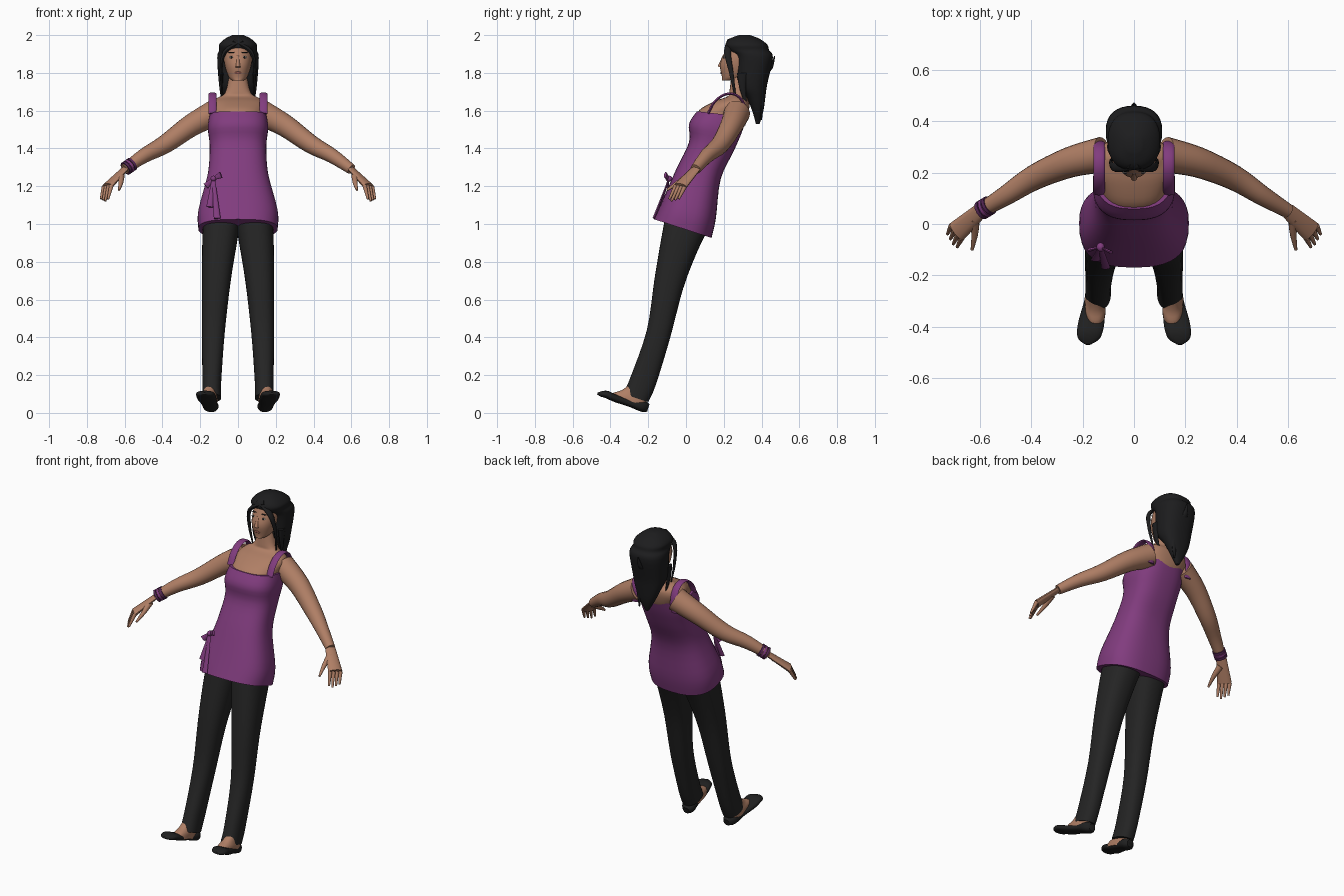
import bpy, bmesh, math
from mathutils import Vector

if "Cube" in bpy.data.objects:
    bpy.data.objects.remove(bpy.data.objects["Cube"])


def material(name, red, green, blue):
    mat = bpy.data.materials.new(name)
    mat.use_nodes = True
    mat.diffuse_color = (red, green, blue, 1)
    shader = next(n for n in mat.node_tree.nodes if n.type == 'BSDF_PRINCIPLED')
    shader.inputs["Base Color"].default_value = (red, green, blue, 1)
    shader.inputs["Roughness"].default_value = 0.8
    return mat


SKIN = material("skin", .43, .21, .13)
PURPLE = material("purple cloth", .22, .045, .21)
DARK_PURPLE = material("dark purple", .09, .02, .09)
HAIR = material("black hair", .012, .012, .013)
TROUSER = material("black trousers", .018, .018, .018)
SHOE = material("shoe black", .014, .014, .014)
LIP = material("lips", .26, .09, .07)
WHITE = material("eye white", .6, .55, .5)
LEAN = math.radians(18)
parts = []


def leaning(x, depth, height):
    """Point in the body's own frame, which leans backwards."""
    return Vector((x, depth * math.cos(LEAN) + height * math.sin(LEAN) - .25,
                   height * math.cos(LEAN) - depth * math.sin(LEAN)))


def upright(x, depth, height):
    return Vector((x, depth, height))


def lying(x, height, along):
    """Like leaning, but with the rings strung from heel to toe."""
    return leaning(x, along, height)


def finish(name, bm, mat):
    bmesh.ops.recalc_face_normals(bm, faces=bm.faces)
    mesh = bpy.data.meshes.new(name)
    bm.to_mesh(mesh)
    bm.free()
    mesh.materials.append(mat)
    ob = bpy.data.objects.new(name, mesh)
    bpy.context.collection.objects.link(ob)
    parts.append(ob)


def smooth_path(rows, steps=4):
    """Ease rows of points into a spline through them."""
    out = []
    last = len(rows) - 1
    for i in range(last):
        a, b, c, d = rows[max(i - 1, 0)], rows[i], rows[i + 1], rows[min(i + 2, last)]
        for k in range(steps):
            t = k / steps
            out.append([q + (r - p) * t / 2 + (p - 2.5 * q + 2 * r - s / 2) * t * t
                        + (1.5 * (q - r) + (s - p) / 2) * t ** 3
                        for p, q, r, s in zip(a, b, c, d)])
    return out + [rows[-1]]


def loft(name, rings, mat):
    bm = bmesh.new()
    rows = [[bm.verts.new(p) for p in ring] for ring in smooth_path(rings)]
    for low, high in zip(rows, rows[1:]):
        for j in range(len(low)):
            bm.faces.new((low[j - 1], low[j], high[j], high[j - 1]))
    bm.faces.new(rows[0])
    bm.faces.new(rows[-1])
    finish(name, bm, mat)


def body(name, sections, mat, frame=leaning, centre=lambda h: 0, side=1, tilt=0, power=2.4, count=32):
    """Each section: height, centre depth, half depth, half width."""
    rings = []
    for i, (height, mid, deep, wide) in enumerate(sections):
        slope = tilt * i / (len(sections) - 1)
        ring = []
        for j in range(count):
            a = math.tau * j / count
            c, s = (math.copysign(abs(f) ** (2 / power), f) for f in (math.cos(a), math.sin(a)))
            ring.append(frame(side * (centre(height) + wide * c), mid + deep * s,
                              height + slope * deep * s))
        rings.append(ring)
    loft(name, rings, mat)


def tube(name, path, start, end, mat, side=1, wide=(0, 0, 1), flat=1, count=12):
    """Tapered tube along a path, flattened across its wide direction."""
    points = [Vector((side * x, y, z)) for x, y, z in path]
    wide = Vector((side * wide[0], wide[1], wide[2]))
    last = len(points) - 1
    rings = []
    for i, p in enumerate(points):
        along = (points[min(i + 1, last)] - points[max(i - 1, 0)]).normalized()
        u = (wide - along * wide.dot(along)).normalized()
        v = along.cross(u) * flat
        r = start + (end - start) * i / last
        rings.append([p + r * (u * math.cos(math.tau * j / count) + v * math.sin(math.tau * j / count))
                      for j in range(count)])
    loft(name, rings, mat)


def blob(name, place, size, mat):
    bm = bmesh.new()
    bmesh.ops.create_uvsphere(bm, u_segments=14, v_segments=8, radius=1)
    for v in bm.verts:
        v.co = Vector(a * b + c for a, b, c in zip(v.co, size, place))
    finish(name, bm, mat)


# Tunic, from hem to neckline
body("tunic", [(1, -.08, .16, .21), (1.1, -.08, .15, .21), (1.3, -.09, .12, .16), (1.46, -.07, .12, .15),
               (1.56, -.08, .14, .16), (1.64, -.07, .13, .15)], PURPLE, tilt=.2, power=2.6, count=40)

# Chest, shoulders and neck
body("chest_and_neck", [(1.6, -.08, .12, .14), (1.64, -.06, .12, .14), (1.7, -.03, .09, .15),
                        (1.74, -.01, .06, .12), (1.77, -.02, .05, .07), (1.87, -.04, .05, .045)], SKIN)

# Head and face
body("head", [(1.76, .23, .04, .03), (1.78, .25, .06, .05), (1.84, .28, .1, .07), (1.9, .3, .1, .075),
              (1.96, .31, .08, .06), (1.98, .31, .03, .02)], SKIN, upright, power=2.2)
tube("nose", [(0, .2, 1.89), (0, .18, 1.83)], .006, .013, SKIN, wide=(1, 0, 0))
blob("lips", (0, .186, 1.8), (.02, .004, .007), LIP)

# Hair
body("hair", [(2, .31, .03, .03), (1.98, .31, .08, .07), (1.95, .32, .11, .1), (1.92, .33, .11, .1),
              (1.88, .36, .1, .11), (1.74, .35, .08, .1), (1.67, .37, .05, .08), (1.6, .38, .03, .05),
              (1.53, .38, .01, .01)], HAIR, upright)
tube("back_tuft", [(0, .41, 1.8), (0, .45, 1.83), (0, .47, 1.89)], .03, .004, HAIR, wide=(1, 0, 0), flat=.6)
tube("back_lock", [(.04, .4, 1.72), (.04, .4, 1.55)], .03, .004, HAIR, wide=(1, 0, 0), flat=.6)

wrist, knuckle = Vector((.6, .05, 1.29)), Vector((.69, -.03, 1.2))
forearm = Vector((.5, .11, 1.36))
across = Vector((-.6, -.7, .1))

for side, label in ((1, "left"), (-1, "right")):
    # Eyes, brows and loose locks
    blob(label + "_eye", (side * .034, .202, 1.883), (.014, .004, .006), WHITE)
    blob(label + "_iris", (side * .034, .2, 1.883), (.006, .004, .006), HAIR)
    blob(label + "_eyebrow", (side * .034, .207, 1.908), (.018, .004, .003), HAIR)
    tube(label + "_fringe", [(-.02, .24, 1.97), (.07, .22, 1.91), (.09, .24, 1.8), (.08, .26, 1.68)],
         .025, .005, HAIR, side, (0, 1, .2), .6)
    tube(label + "_side_lock", [(.09, .3, 1.8), (.09, .3, 1.72), (.08, .32, 1.62)],
         .03, .004, HAIR, side, (0, 1, 0), .5)

    # Shoulder strap, a half loop from front to back
    turns = [math.pi * i / 8 for i in range(9)]
    tube(label + "_strap", [leaning(.135, -.04 - .1 * math.cos(a), 1.62 + .14 * math.sin(a)) for a in turns],
         .022, .022, PURPLE, side, (1, 0, 0), .3)

    # Arm and hand
    tube(label + "_arm", [(.12, .27, 1.59), (.25, .24, 1.52), (.39, .18, 1.42), forearm, wrist],
         .07, .028, SKIN, side, count=20)
    tube(label + "_palm", [wrist, knuckle], .03, .042, SKIN, side, across, .45)
    for i, finger in enumerate(("index", "middle", "ring", "little")):
        base = knuckle + across * (.033 - .022 * i)
        tip = base + Vector((.02, -.04, -.08)) * (1 - .1 * abs(i - 1))
        tube(f"{label}_{finger}_finger", [base, tip], .012, .006, SKIN, side)
    tube(label + "_thumb", [(.62, .02, 1.26), (.62, -.04, 1.22), (.63, -.1, 1.18)], .02, .006, SKIN, side)

    # Trouser leg, foot and slip-on shoe
    body(label + "_trouser_leg", [(1.05, -.07, .12, .1), (.9, -.07, .1, .09), (.7, -.06, .08, .075),
                                  (.43, -.03, .065, .06), (.17, -.03, .07, .05), (.07, -.04, .07, .05)],
         TROUSER, centre=lambda h: .14 - .05 * h * h, side=side)
    body(label + "_foot", [(.16, -.02, .05, .03), (.09, -.05, .07, .035), (.06, -.07, .09, .04),
                           (.03, -.08, .1, .04)], SKIN, centre=lambda h: .15, side=side)
    body(label + "_shoe", [(.04, .04, .02, .02), (.01, .04, .03, .04), (-.06, .035, .02, .04),
                           (-.14, .035, .02, .05), (-.19, .04, .02, .05), (-.22, .035, .015, .04),
                           (-.24, .03, .005, .01)],
         SHOE, lying, centre=lambda along: .145 - .14 * along, side=side)

# Bracelets on the right wrist
for i, mat in enumerate((DARK_PURPLE, PURPLE, DARK_PURPLE)):
    t = .6 + .13 * i
    tube(f"bracelet_{i + 1}", [forearm.lerp(wrist, t), forearm.lerp(wrist, t + .1)], .038, .038, mat, -1)

# Side bow
knot = Vector((-.13, -.09, 1.24))
blob("bow_knot", knot, (.016, .018, .016), PURPLE)
for name, reach, wide in (("inner_loop", (.04, -.02, .02), (0, 0, 1)),
                          ("outer_loop", (-.04, -.01, -.04), (0, 0, 1)),
                          ("long_tail", (.02, -.08, -.21), (1, 0, 0)),
                          ("short_tail", (-.02, -.05, -.15), (1, 0, 0))):
    tube("bow_" + name, [knot, knot + Vector(reach)], .008, .018, PURPLE, wide=wide, flat=.4)

# Smooth shading with crisp edges
bpy.ops.object.select_all(action='DESELECT')
for ob in parts:
    ob.select_set(True)
bpy.context.view_layer.objects.active = parts[0]
bpy.ops.object.shade_smooth_by_angle(angle=math.radians(45))
